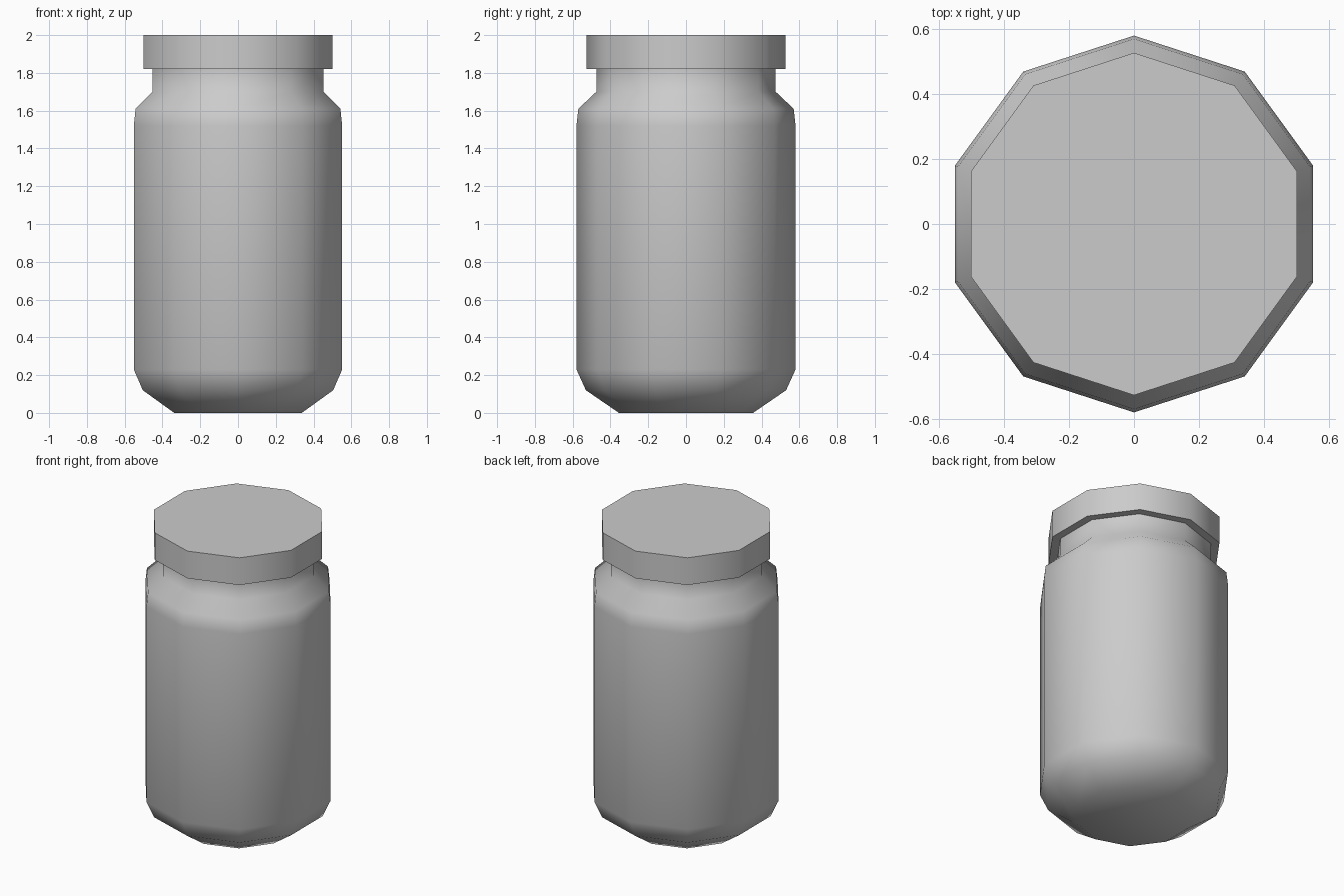
import bpy, bmesh, math

if "Cube" in bpy.data.objects:
    bpy.data.objects.remove(bpy.data.objects["Cube"])

SIDES = 10


def lathe(name, profile, cap_bottom=False, cap_top=False):
    """Revolve (radius, z) points into a ten-sided shell with a corner on the y axis."""
    bm = bmesh.new()
    rings = []
    for r, z in profile:
        ring = []
        for i in range(SIDES):
            a = math.pi / 2 + 2 * math.pi * i / SIDES
            ring.append(bm.verts.new((r * math.cos(a), r * math.sin(a), z)))
        rings.append(ring)
    for low, high in zip(rings, rings[1:]):
        for i in range(SIDES):
            j = (i + 1) % SIDES
            bm.faces.new((low[i], low[j], high[j], high[i]))
    if cap_bottom:
        bm.faces.new(rings[0][::-1])
    if cap_top:
        bm.faces.new(rings[-1])
    mesh = bpy.data.meshes.new(name)
    bm.to_mesh(mesh)
    bm.free()
    obj = bpy.data.objects.new(name, mesh)
    bpy.context.collection.objects.link(obj)
    bpy.ops.object.select_all(action='DESELECT')
    obj.select_set(True)
    bpy.context.view_layer.objects.active = obj
    bpy.ops.object.shade_smooth_by_angle(angle=math.radians(50))
    return obj


# Jar body: tapered base, straight wall, shoulder and neck
lathe("jar_body", [(0.355, 0), (0.53, 0.12), (0.58, 0.23), (0.58, 1.52),
                   (0.57, 1.61), (0.475, 1.70), (0.475, 1.82)], cap_bottom=True)

# Lid: underside rim, side wall and flat top
lathe("lid", [(0.475, 1.82), (0.527, 1.82), (0.527, 2.0)], cap_top=True)
